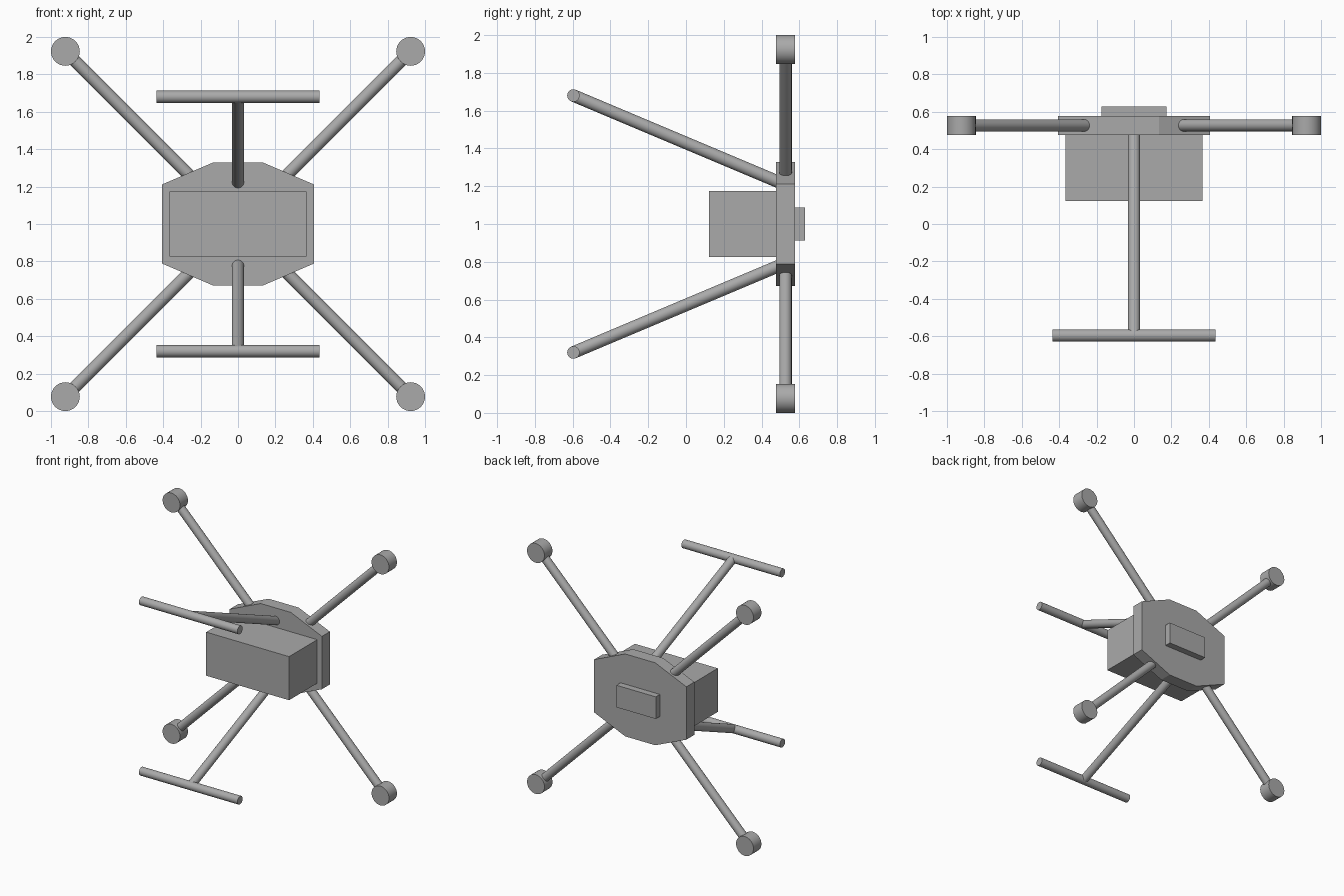
import bpy
import bmesh
import math
from mathutils import Vector

if "Cube" in bpy.data.objects:
    bpy.data.objects.remove(bpy.data.objects["Cube"], do_unlink=True)

GREY = (0.4, 0.4, 0.4, 1.0)
grey = bpy.data.materials.new("plain grey")
grey.use_nodes = True
grey.diffuse_color = GREY
grey.node_tree.nodes["Principled BSDF"].inputs["Base Color"].default_value = GREY

MID_Z = 1.0
PLATE_FRONT, PLATE_BACK = 0.477, 0.577
PLATE_Y = (PLATE_FRONT + PLATE_BACK) / 2
TUBE = 0.033


def box(name, half_x, y0, y1, half_z):
    bpy.ops.mesh.primitive_cube_add(size=1, location=(0, (y0 + y1) / 2, MID_Z))
    ob = bpy.context.object
    ob.name = name
    ob.scale = (2 * half_x, y1 - y0, 2 * half_z)
    bpy.ops.object.transform_apply(location=False, rotation=False, scale=True)
    ob.data.materials.append(grey)


def rod(name, start, end, radius):
    a, b = Vector(start), Vector(end)
    bpy.ops.mesh.primitive_cylinder_add(vertices=32, radius=radius,
                                        depth=(b - a).length, location=(a + b) / 2)
    ob = bpy.context.object
    ob.name = name
    ob.rotation_euler = (b - a).to_track_quat("Z", "Y").to_euler()
    bpy.ops.object.shade_smooth_by_angle(angle=math.radians(35))
    ob.data.materials.append(grey)


# Eight-sided body plate, extruded front to back
outline = [(0.407, -0.211), (0.407, 0.211), (0.133, 0.329), (-0.133, 0.329),
           (-0.407, 0.211), (-0.407, -0.211), (-0.133, -0.329), (0.133, -0.329)]
bm = bmesh.new()
face = bm.faces.new([bm.verts.new((x, PLATE_FRONT, MID_Z + z)) for x, z in outline])
side = bmesh.ops.extrude_face_region(bm, geom=[face])["geom"]
bmesh.ops.translate(bm, vec=(0, PLATE_BACK - PLATE_FRONT, 0),
                    verts=[v for v in side if isinstance(v, bmesh.types.BMVert)])
bmesh.ops.recalc_face_normals(bm, faces=bm.faces)
mesh = bpy.data.meshes.new("body_plate")
bm.to_mesh(mesh)
bm.free()
mesh.materials.append(grey)
bpy.context.collection.objects.link(bpy.data.objects.new("body_plate", mesh))

# Large front box and small back box
box("front_box", 0.366, 0.122, PLATE_FRONT, 0.174)
box("back_box", 0.174, PLATE_BACK, 0.629, 0.088)

# Diagonal arms with a motor at each tip
REACH = 0.923
for sx, side_name in ((1, "left"), (-1, "right")):
    for sz, level in ((1, "upper"), (-1, "lower")):
        tip_x, tip_z = sx * REACH, MID_Z + sz * REACH
        rod(f"{level}_{side_name}_arm", (sx * 0.22, PLATE_Y, MID_Z + sz * 0.22),
            (tip_x, PLATE_Y, tip_z), TUBE)
        rod(f"{level}_{side_name}_motor", (tip_x, PLATE_FRONT, tip_z),
            (tip_x, PLATE_BACK, tip_z), 0.077)

# Slanted legs, each ending in a crossbar
for s, level in ((1, "upper"), (-1, "lower")):
    bar_z = MID_Z + s * 0.68
    rod(f"{level}_leg", (0, PLATE_Y, MID_Z + s * 0.207), (0, -0.596, bar_z), TUBE)
    rod(f"{level}_crossbar", (-0.435, -0.596, bar_z), (0.435, -0.596, bar_z), TUBE)
